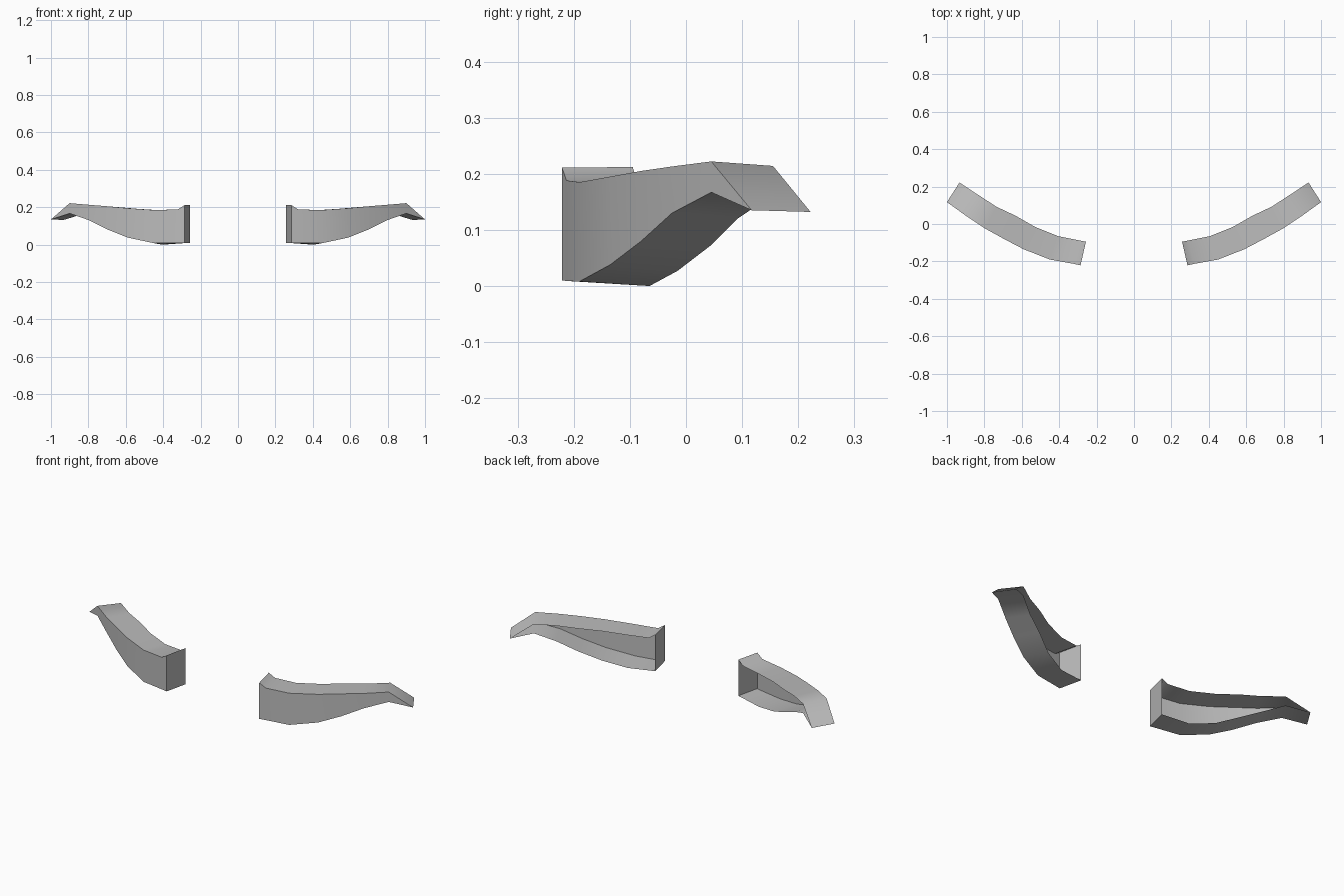
import bpy, bmesh, math

cube = bpy.data.objects.get("Cube")
if cube:
    bpy.data.objects.remove(cube)

grey = bpy.data.materials.new("mid_grey")
grey.use_nodes = True
colour = (0.5, 0.5, 0.5, 1)
grey.diffuse_color = colour
grey.node_tree.nodes["Principled BSDF"].inputs["Base Color"].default_value = colour

# Stations from the inner end to the tip:
# front x, front y, back x, back y, front top, back top, front bottom, back bottom
STATIONS = [
    (0.286, -0.221, 0.257, -0.095, 0.211, 0.212, 0.010, 0.010),
    (0.322, -0.213, 0.290, -0.088, 0.188, 0.189, 0.009, 0.008),
    (0.450, -0.190, 0.405, -0.065, 0.185, 0.183, 0.008, 0.000),
    (0.590, -0.135, 0.530, -0.015, 0.195, 0.191, 0.038, 0.027),
    (0.695, -0.080, 0.635, 0.045, 0.205, 0.200, 0.080, 0.073),
    (0.795, -0.025, 0.735, 0.092, 0.213, 0.207, 0.130, 0.120),
    (0.900, 0.045, 0.832, 0.155, 0.222, 0.214, 0.167, 0.163),
    (1.000, 0.117, 0.933, 0.222, 0.135, 0.132, 0.135, 0.132),
]


def build_blade(name, side):
    """Curved channel, open at the back, closed at the inner end."""
    bm = bmesh.new()
    rings = []
    for fx, fy, bx, by, ft, bt, fb, bb in STATIONS:
        corners = [(bx, by, bt), (fx, fy, ft), (fx, fy, fb), (bx, by, bb)]
        rings.append([bm.verts.new((side * x, y, z)) for x, y, z in corners])

    # Top strip, front wall and bottom strip
    for a, b in zip(rings, rings[1:]):
        for i in range(3):
            bm.faces.new((a[i], a[i + 1], b[i + 1], b[i]))
    # Inner end wall
    bm.faces.new(reversed(rings[0]))
    # Close the tip to a single edge
    bmesh.ops.remove_doubles(bm, verts=bm.verts[:], dist=0.0005)
    if side < 0:
        bmesh.ops.reverse_faces(bm, faces=bm.faces[:])

    mesh = bpy.data.meshes.new(name)
    bm.to_mesh(mesh)
    bm.free()
    mesh.materials.append(grey)
    obj = bpy.data.objects.new(name, mesh)
    bpy.context.collection.objects.link(obj)
    bpy.ops.object.select_all(action="DESELECT")
    obj.select_set(True)
    bpy.context.view_layer.objects.active = obj
    bpy.ops.object.shade_smooth_by_angle(angle=math.radians(55))


build_blade("left_blade", 1)
build_blade("right_blade", -1)
